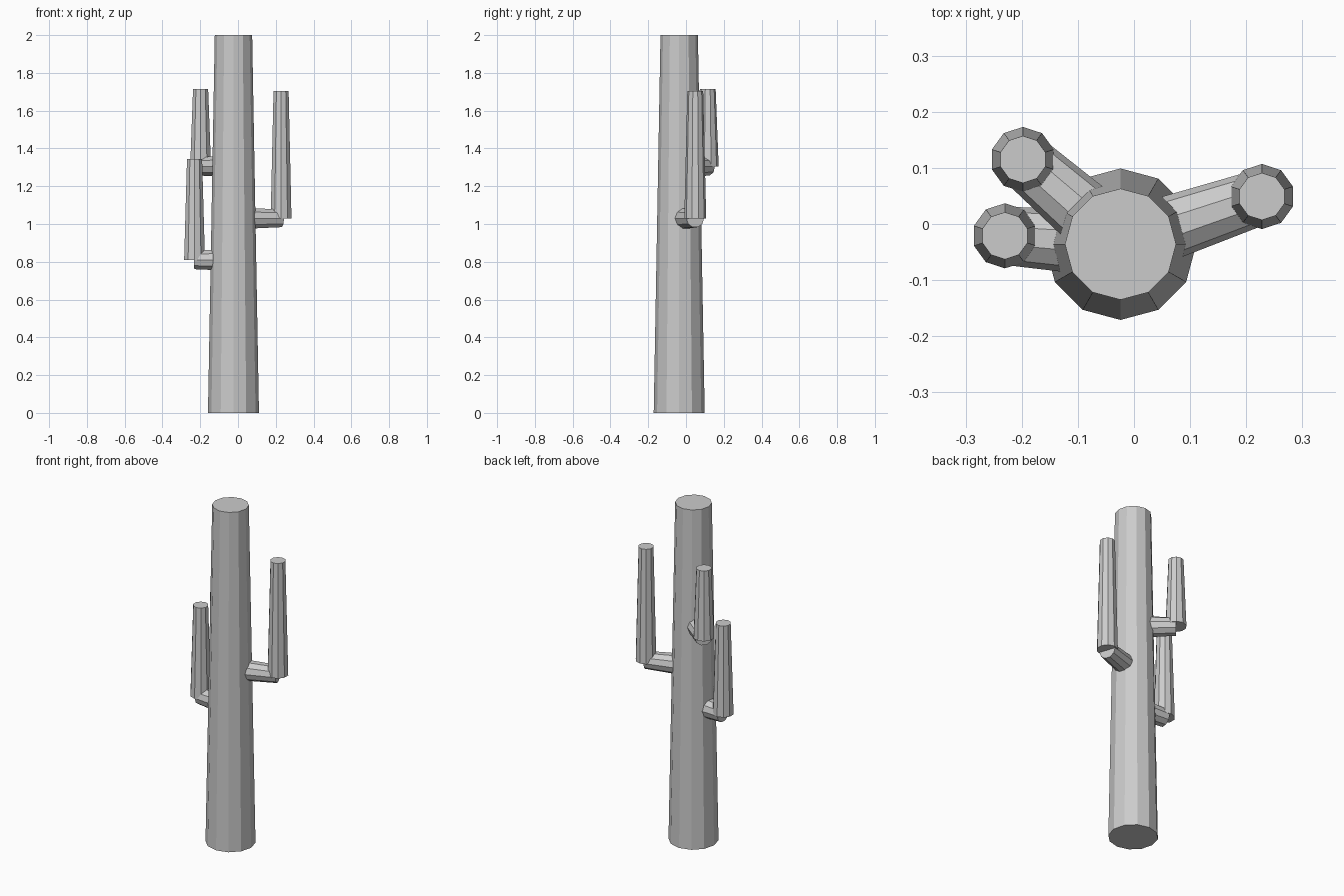
import bpy, bmesh
from math import cos, sin, tau
from mathutils import Vector

cube = bpy.data.objects.get("Cube")
if cube:
    bpy.data.objects.remove(cube, do_unlink=True)

# Single plain grey for the whole plant
grey = bpy.data.materials.new("plain_grey")
grey.use_nodes = True
color = (0.6, 0.6, 0.6, 1)
grey.diffuse_color = color
grey.node_tree.nodes["Principled BSDF"].inputs["Base Color"].default_value = color

UP = Vector((0, 0, 1))


def tapered_cylinder(name, start, end, r_start, r_end, sides, first):
    """Flat-shaded capped cone; its first corner points along `first`."""
    start, end = Vector(start), Vector(end)
    axis = (end - start).normalized()
    second = axis.cross(first)
    bm = bmesh.new()
    rings = []
    for center, radius in ((start, r_start), (end, r_end)):
        rings.append([bm.verts.new(center + radius * (first * cos(tau * i / sides)
                                                      + second * sin(tau * i / sides)))
                      for i in range(sides)])
    low, high = rings
    for i in range(sides):
        j = (i + 1) % sides
        bm.faces.new((low[i], low[j], high[j], high[i]))
    bm.faces.new(low[::-1])
    bm.faces.new(high)
    mesh = bpy.data.meshes.new(name)
    bm.to_mesh(mesh)
    bm.free()
    mesh.materials.append(grey)
    obj = bpy.data.objects.new(name, mesh)
    bpy.context.collection.objects.link(obj)
    return obj


# Trunk
BACK = Vector((0, 1, 0))
trunk_x, trunk_y = -0.024, -0.036
tapered_cylinder("trunk", (trunk_x, trunk_y, 0), (trunk_x, trunk_y, 2),
                 0.135, 0.099, 12, BACK)

# Arms: a level branch out of the trunk, then an upright stem
arms = {
    "left_arm": (0.228, 0.049, 1.03, 1.705),
    "upper_right_arm": (-0.198, 0.115, 1.305, 1.715),
    "lower_right_arm": (-0.23, -0.021, 0.81, 1.345),
}
for name, (x, y, bottom, top) in arms.items():
    root = Vector((trunk_x, trunk_y, bottom))
    elbow = Vector((x, y, bottom))
    reach = elbow - root
    side = UP.cross(reach.normalized())
    tapered_cylinder(name + "_branch", root, elbow,
                     0.061, 0.061 - 0.045 * reach.length, 10, side)
    tapered_cylinder(name + "_stem", elbow, (x, y, top), 0.058, 0.042, 10, BACK)
